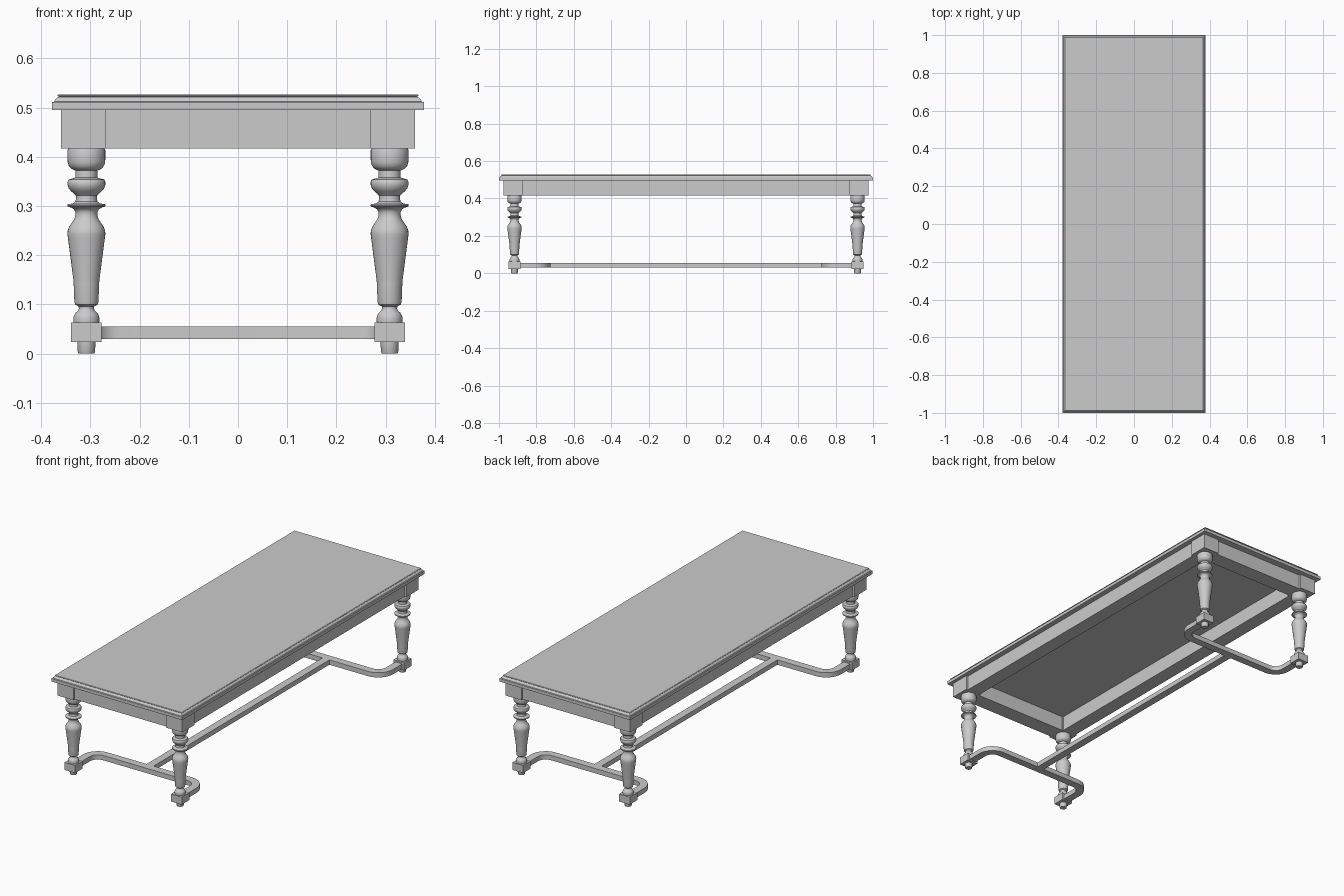
import bpy, bmesh
from math import sin, cos, pi, radians

if "Cube" in bpy.data.objects:
    bpy.data.objects.remove(bpy.data.objects["Cube"])

LEG_X, LEG_Y = 0.308, 0.917


def make_object(name, bm, smooth=False):
    bmesh.ops.recalc_face_normals(bm, faces=bm.faces)
    mesh = bpy.data.meshes.new(name)
    bm.to_mesh(mesh)
    bm.free()
    ob = bpy.data.objects.new(name, mesh)
    bpy.context.collection.objects.link(ob)
    if smooth:
        bpy.ops.object.select_all(action='DESELECT')
        ob.select_set(True)
        bpy.context.view_layer.objects.active = ob
        bpy.ops.object.shade_smooth_by_angle(angle=radians(35))
    return ob


def loft(name, rings, smooth=False):
    """Skin a stack of closed rings and cap both ends."""
    bm = bmesh.new()
    loops = [[bm.verts.new(p) for p in ring] for ring in rings]
    n = len(loops[0])
    for a, b in zip(loops, loops[1:]):
        for i in range(n):
            j = (i + 1) % n
            bm.faces.new((a[i], a[j], b[j], b[i]))
    bm.faces.new(loops[0][::-1])
    bm.faces.new(loops[-1])
    return make_object(name, bm, smooth)


def rect(x0, x1, y0, y1, z):
    return [(x0, y0, z), (x1, y0, z), (x1, y1, z), (x0, y1, z)]


def box(name, x0, x1, y0, y1, z0, z1):
    x0, x1 = sorted((x0, x1))
    y0, y1 = sorted((y0, y1))
    return loft(name, [rect(x0, x1, y0, y1, z0), rect(x0, x1, y0, y1, z1)])


def lathe(name, profile, cx, cy, sides=32):
    rings = [[(cx + r * cos(2 * pi * i / sides), cy + r * sin(2 * pi * i / sides), z)
              for i in range(sides)] for r, z in profile]
    return loft(name, rings, True)


# Tabletop with moulded edge: (inset, z)
edge = [(0, .495), (0, .511), (.005, .512), (.006, .515), (.008, .518), (.011, .5205),
        (.014, .522), (.012, .523), (.011, .525), (.013, .527)]
loft("tabletop", [rect(-.378 + d, .378 - d, -1 + d, 1 - d, z) for d, z in edge])

# Apron boards between the corner blocks
for s, side in ((-1, "left"), (1, "right")):
    box("apron_" + side, s * .275, s * .350, -.88, .88, .417, .495)
for s, side in ((-1, "front"), (1, "back")):
    box("apron_" + side, -.275, .275, s * .88, s * .964, .417, .495)

# Turned leg and foot profiles: (radius, z)
leg_profile = [(.026, .063), (.0265, .071), (.0255, .077), (.022, .083), (.0165, .088),
               (.015, .092), (.016, .096), (.0195, .098), (.023, .100), (.0245, .106),
               (.026, .145), (.0265, .150), (.0375, .235), (.0385, .243), (.038, .250),
               (.035, .258), (.029, .267), (.0245, .274), (.0225, .281), (.0225, .288),
               (.025, .293), (.031, .297), (.038, .299), (.039, .301), (.038, .304),
               (.028, .305), (.0225, .309), (.021, .315), (.0215, .321), (.025, .325),
               (.031, .330), (.036, .336), (.0385, .343), (.0385, .349), (.036, .354),
               (.028, .356), (.0225, .358), (.022, .372), (.025, .373), (.031, .376),
               (.036, .382), (.038, .389), (.0385, .397), (.0385, .413), (.037, .417)]
foot_profile = [(.016, 0), (.0175, .003), (.0185, .024)]

for sx, nx in ((-1, "left"), (1, "right")):
    for sy, ny in ((-1, "front"), (1, "back")):
        tag = ny + "_" + nx
        cx, cy = sx * LEG_X, sy * LEG_Y
        lathe("leg_" + tag, leg_profile, cx, cy)
        lathe("foot_" + tag, foot_profile, cx, cy, 24)
        box("leg_block_" + tag, cx - .031, cx + .031, cy - .031, cy + .031, .024, .063)
        box("corner_block_" + tag, sx * .268, sx * .360, sy * .874, sy * .975, .417, .495)

# U-shaped end stretchers: arms leave the legs and bend across
HALF, RAIL_Y, BEND = .02, .745, .065
for s, side in ((-1, "front"), (1, "back")):
    path = [(-LEG_X, .895, -1, 0)]               # x, y, outward normal
    for i in range(11):
        a = pi / 2 * i / 10
        nx, ny = -cos(a), -sin(a)
        path.append((-LEG_X + BEND + BEND * nx, RAIL_Y + BEND + BEND * ny, nx, ny))
    path += [(-x, y, -nx, ny) for x, y, nx, ny in reversed(path)]
    rings = []
    for x, y, nx, ny in path:
        rings.append([(x + o * nx, s * (y + o * ny), z)
                      for o, z in ((-HALF, .030), (HALF, .030), (HALF, .055), (-HALF, .055))])
    loft("end_stretcher_" + side, rings, True)

# Long stretcher joining the two ends
box("centre_stretcher", -HALF, HALF, -RAIL_Y + HALF, RAIL_Y - HALF, .030, .055)
